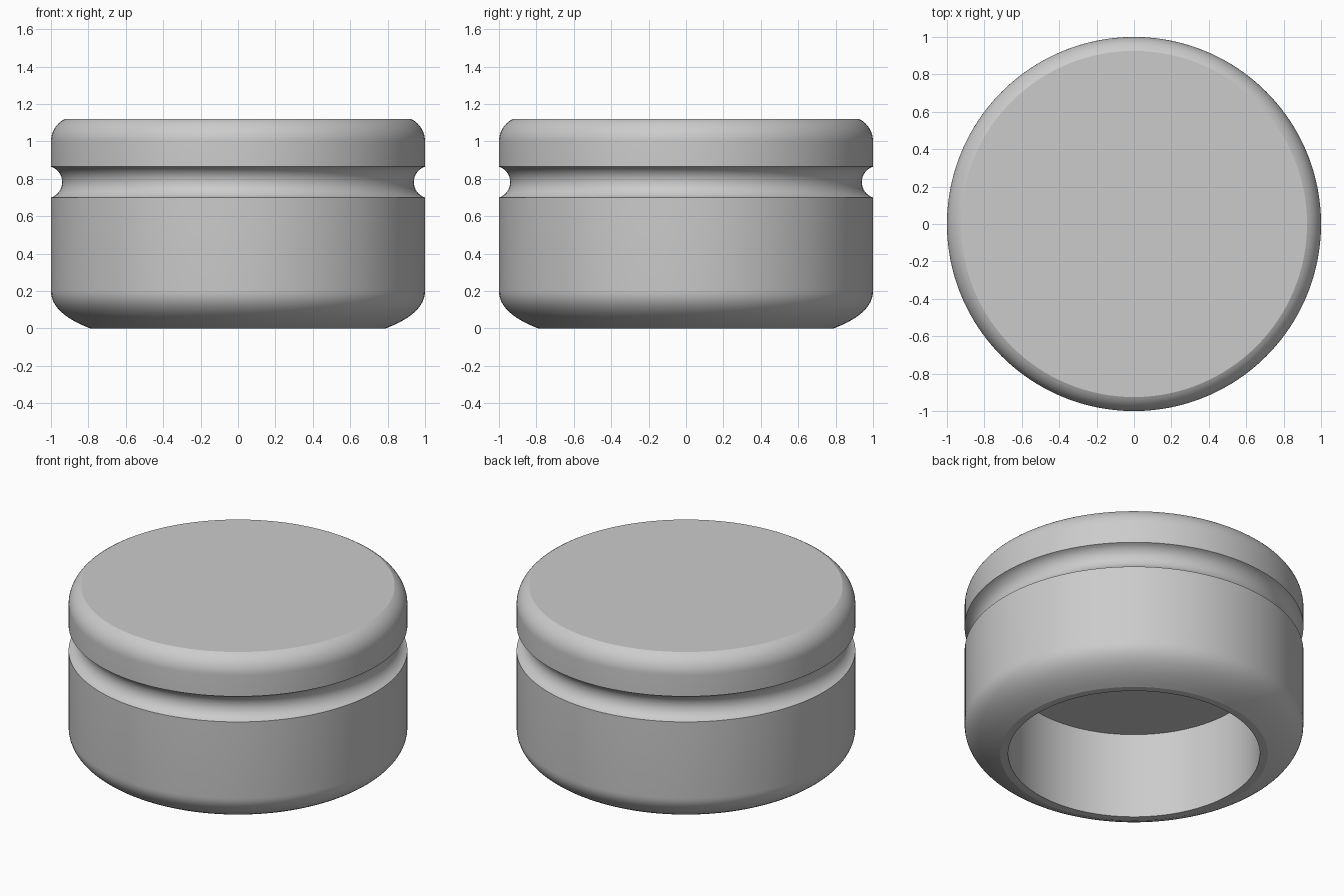
import bpy, bmesh, math
from mathutils import Vector

old = bpy.data.objects.get("Cube")
if old:
    bpy.data.objects.remove(old, do_unlink=True)

SEGMENTS = 128


def arc(cx, cz, r, start, end, steps):
    """Points on a circular arc in the XZ plane, angles in degrees."""
    angles = [math.radians(start + (end - start) * i / steps) for i in range(steps + 1)]
    return [(cx + r * math.cos(a), cz + r * math.sin(a)) for a in angles]


def bend(p, q, r, steps):
    """Quadratic curve from p to r, pulled towards q."""
    p, q, r = Vector(p), Vector(q), Vector(r)
    ts = [i / steps for i in range(steps + 1)]
    return [tuple(p * (1 - t) ** 2 + q * 2 * t * (1 - t) + r * t * t) for t in ts]


def material(name, value):
    mat = bpy.data.materials.new(name)
    mat.use_nodes = True
    color = (value, value, value, 1)
    mat.diffuse_color = color
    mat.node_tree.nodes["Principled BSDF"].inputs["Base Color"].default_value = color
    return mat


def lathe(name, profile, mat):
    """Revolve a profile that starts and ends on the Z axis."""
    bm = bmesh.new()
    verts = [bm.verts.new((x, 0, z)) for x, z in profile]
    edges = [bm.edges.new(pair) for pair in zip(verts, verts[1:])]
    bmesh.ops.spin(bm, geom=verts + edges, cent=(0, 0, 0), axis=(0, 0, 1),
                   angle=math.tau, steps=SEGMENTS, use_merge=True)
    bmesh.ops.remove_doubles(bm, verts=bm.verts, dist=0.0001)
    bmesh.ops.recalc_face_normals(bm, faces=bm.faces)
    mesh = bpy.data.meshes.new(name)
    bm.to_mesh(mesh)
    bm.free()
    mesh.materials.append(mat)
    obj = bpy.data.objects.new(name, mesh)
    bpy.context.collection.objects.link(obj)
    bpy.ops.object.select_all(action='DESELECT')
    obj.select_set(True)
    bpy.context.view_layer.objects.active = obj
    bpy.ops.object.shade_smooth_by_angle(angle=math.radians(20))
    return obj


# Blind bore and narrow bottom rim
profile = [(0, 0.56), (0.743, 0.56), (0.743, 0)]
# Rounded lower shoulder
profile += bend((0.79, 0), (1, 0.08), (1, 0.2), 12)
# Round groove in the side wall
profile += arc(1.027, 0.782, 0.087, 252, 108, 16)
# Rounded upper shoulder and flat top
profile += arc(0.867, 1.0, 0.133, 0, 64, 10)
profile += [(0, 1.12)]

lathe("grooved_cap", profile, material("light grey", 0.6))
